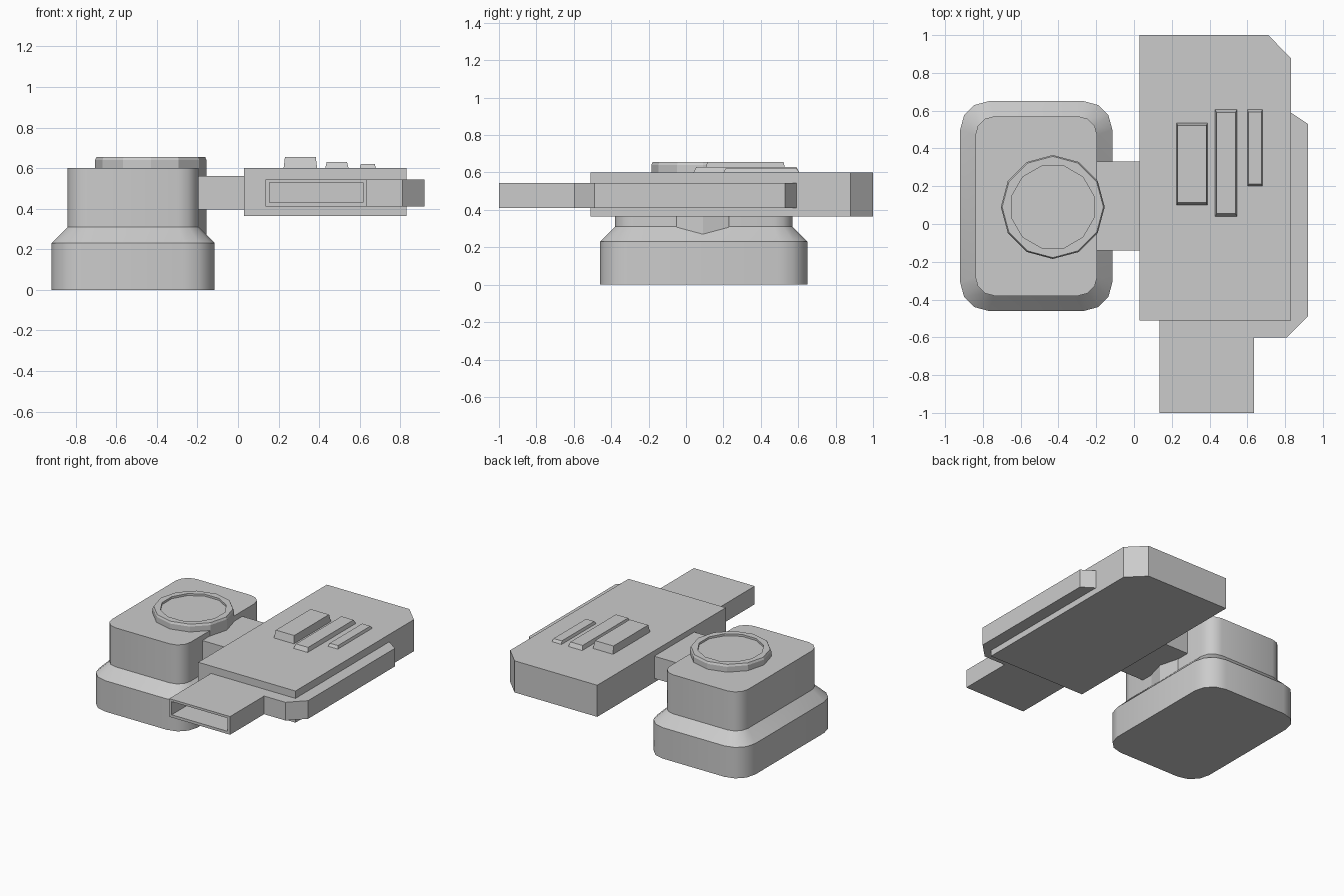
import bpy, bmesh, math

if "Cube" in bpy.data.objects:
    bpy.data.objects.remove(bpy.data.objects["Cube"])


def make_object(name, bm):
    bmesh.ops.recalc_face_normals(bm, faces=bm.faces)
    mesh = bpy.data.meshes.new(name)
    bm.to_mesh(mesh)
    bm.free()
    obj = bpy.data.objects.new(name, mesh)
    bpy.context.collection.objects.link(obj)
    return obj


def loft(name, loops):
    """Skin a stack of equal-length loops and cap both ends."""
    bm = bmesh.new()
    rings = [[bm.verts.new(p) for p in loop] for loop in loops]
    for a, b in zip(rings, rings[1:]):
        for i in range(len(a)):
            j = (i + 1) % len(a)
            bm.faces.new((a[i], a[j], b[j], b[i]))
    bm.faces.new(rings[0][::-1])
    bm.faces.new(rings[-1])
    return make_object(name, bm)


def prism(name, outline, z0, z1):
    return loft(name, [[(x, y, z) for x, y in outline] for z in (z0, z1)])


def rect(x0, x1, y0, y1):
    return [(x0, y0), (x1, y0), (x1, y1), (x0, y1)]


def rounded_rect(x0, x1, y0, y1, r, z, segs=3):
    pts = []
    corners = [(x1 - r, y1 - r), (x0 + r, y1 - r), (x0 + r, y0 + r), (x1 - r, y0 + r)]
    for q, (cx, cy) in enumerate(corners):
        for k in range(segs + 1):
            a = math.pi / 2 * (q + k / segs)
            pts.append((cx + r * math.cos(a), cy + r * math.sin(a), z))
    return pts


def circle(r, z, turn=0.0, n=12):
    return [(-0.43 + r * math.cos(turn + math.tau * k / n),
             0.09 + r * math.sin(turn + math.tau * k / n), z) for k in range(n)]


def cut(obj, cutter):
    mod = obj.modifiers.new("cut", 'BOOLEAN')
    mod.object = cutter
    mod.operation = 'DIFFERENCE'
    mod.solver = 'EXACT'
    bpy.context.view_layer.objects.active = obj
    bpy.ops.object.modifier_apply(modifier=mod.name)
    bpy.data.objects.remove(cutter)


# Stepped housing with rounded corners
lower = (-0.92, -0.115, -0.46, 0.65, 0.15)
upper = (-0.84, -0.195, -0.38, 0.57, 0.10)
housing = loft("housing", [
    rounded_rect(*lower, 0.0), rounded_rect(*lower, 0.23),
    rounded_rect(*upper, 0.31), rounded_rect(*upper, 0.60)])
bpy.ops.object.select_all(action='DESELECT')
housing.select_set(True)
bpy.context.view_layer.objects.active = housing
bpy.ops.object.shade_smooth_by_angle(angle=math.radians(35))

# Twelve-sided round post with a shallow recessed top
post = loft("round_post", [circle(0.275, 0.25), circle(0.275, 0.64), circle(0.268, 0.655)])
cut(post, loft("recess_cutter", [circle(0.225, 0.64, math.pi / 12),
                                 circle(0.225, 0.70, math.pi / 12)]))

# Bridge joining the two halves
prism("bridge", rect(-0.25, 0.06, -0.14, 0.33), 0.395, 0.56)

# Main plate with one clipped corner
prism("main_plate", [(0.03, -0.51), (0.83, -0.51), (0.83, 0.88), (0.71, 1.0), (0.03, 1.0)],
      0.365, 0.60)

# Side rail and front connector as one slab, with a hollow mouth
slab = prism("rail_and_plug", [
    (0.135, -1.0), (0.635, -1.0), (0.635, -0.60), (0.81, -0.60), (0.92, -0.49),
    (0.92, 0.53), (0.83, 0.59), (0.70, 0.59), (0.135, -0.40)], 0.41, 0.545)
cut(slab, prism("mouth_cutter", rect(0.155, 0.615, -1.1, -0.60), 0.43, 0.528))

# Tapered ribs on the plate
for i, (x0, x1, y0, y1, top, t) in enumerate([
        (0.225, 0.39, 0.10, 0.535, 0.655, 0.013),
        (0.43, 0.545, 0.04, 0.605, 0.63, 0.015),
        (0.60, 0.68, 0.20, 0.605, 0.62, 0.012)]):
    loft(f"rib_{i + 1}", [
        [(x, y, 0.59) for x, y in rect(x0, x1, y0, y1)],
        [(x, y, 0.60) for x, y in rect(x0, x1, y0, y1)],
        [(x, y, top) for x, y in rect(x0 + t * 0.5, x1 - t * 0.5, y0 + t, y1 - t)]])
